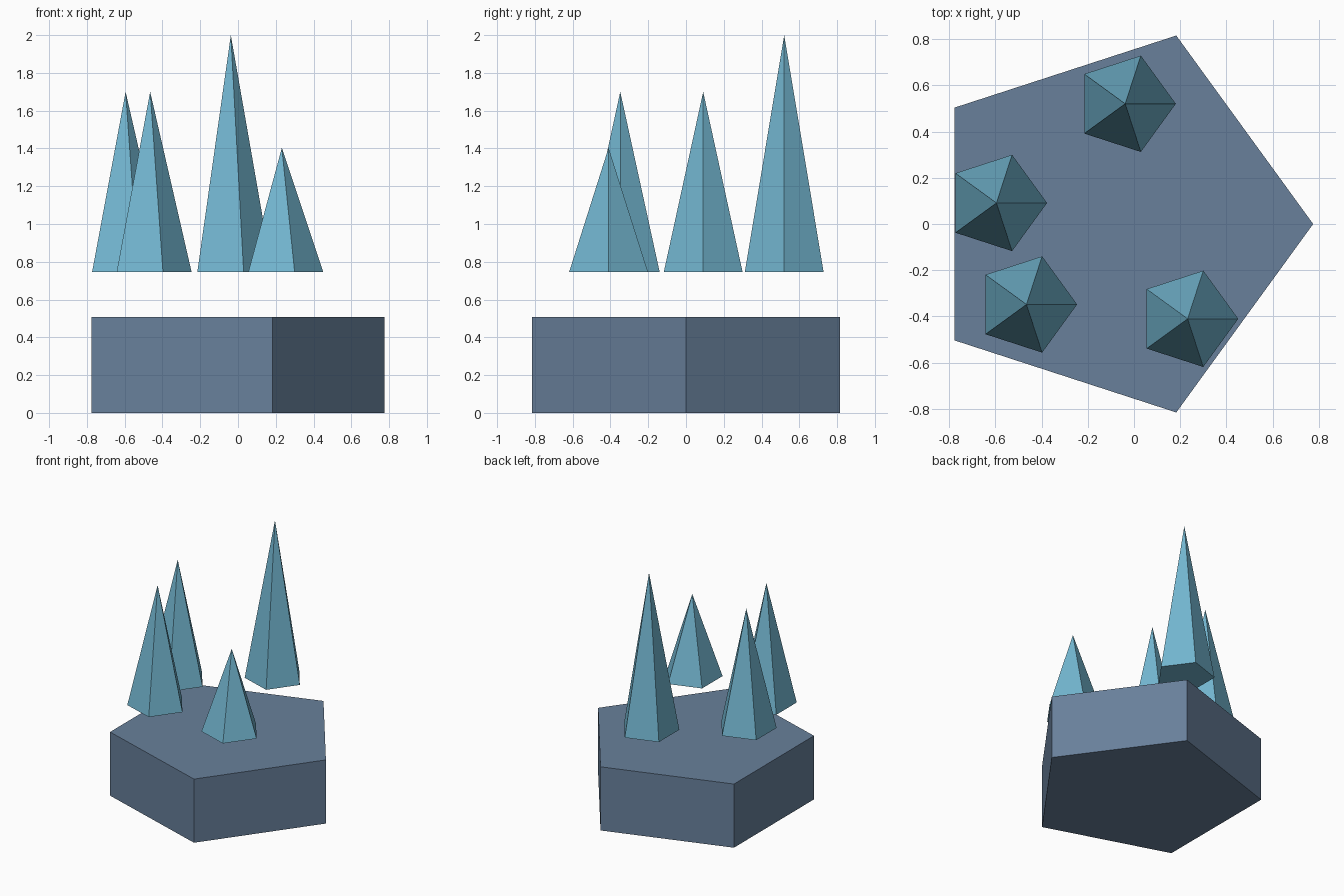
import bpy
import bmesh
from math import cos, sin, tau

cube = bpy.data.objects.get("Cube")
if cube:
    bpy.data.objects.remove(cube, do_unlink=True)

SIDES = 5


def flat_material(name, color):
    mat = bpy.data.materials.new(name)
    mat.use_nodes = True
    mat.diffuse_color = color
    mat.node_tree.nodes["Principled BSDF"].inputs["Base Color"].default_value = color
    return mat


def pentagon_solid(name, center, radius, bottom, top, mat, pointed=False):
    """Pentagonal prism or pyramid with one corner facing +x."""
    bm = bmesh.new()

    def ring(z):
        return [bm.verts.new((radius * cos(tau * i / SIDES), radius * sin(tau * i / SIDES), z))
                for i in range(SIDES)]

    low = ring(0)
    bm.faces.new(low[::-1])
    if pointed:
        tip = bm.verts.new((0, 0, top - bottom))
    else:
        high = ring(top - bottom)
        bm.faces.new(high)
    for i in range(SIDES):
        j = (i + 1) % SIDES
        if pointed:
            bm.faces.new((low[i], low[j], tip))
        else:
            bm.faces.new((low[i], low[j], high[j], high[i]))
    mesh = bpy.data.meshes.new(name)
    bm.to_mesh(mesh)
    bm.free()
    mesh.materials.append(mat)
    obj = bpy.data.objects.new(name, mesh)
    obj.location = (*center, bottom)
    bpy.context.scene.collection.objects.link(obj)
    return obj


stone = flat_material("slate blue stone", (0.138, 0.216, 0.328, 1))
crystal = flat_material("pale blue crystal", (0.171, 0.468, 0.631, 1))

# Base slab
pentagon_solid("base", (-0.082, 0), 0.857, 0, 0.507, stone)

# Floating crystals: centre and tip height
crystals = {
    "back_crystal": ((-0.038, 0.52), 2.0),
    "middle_crystal": ((-0.595, 0.091), 1.7),
    "front_right_crystal": ((-0.465, -0.348), 1.7),
    "front_left_crystal": ((0.232, -0.41), 1.403),
}
for name, (center, tip) in crystals.items():
    pentagon_solid(name, center, 0.219, 0.747, tip, crystal, pointed=True)
